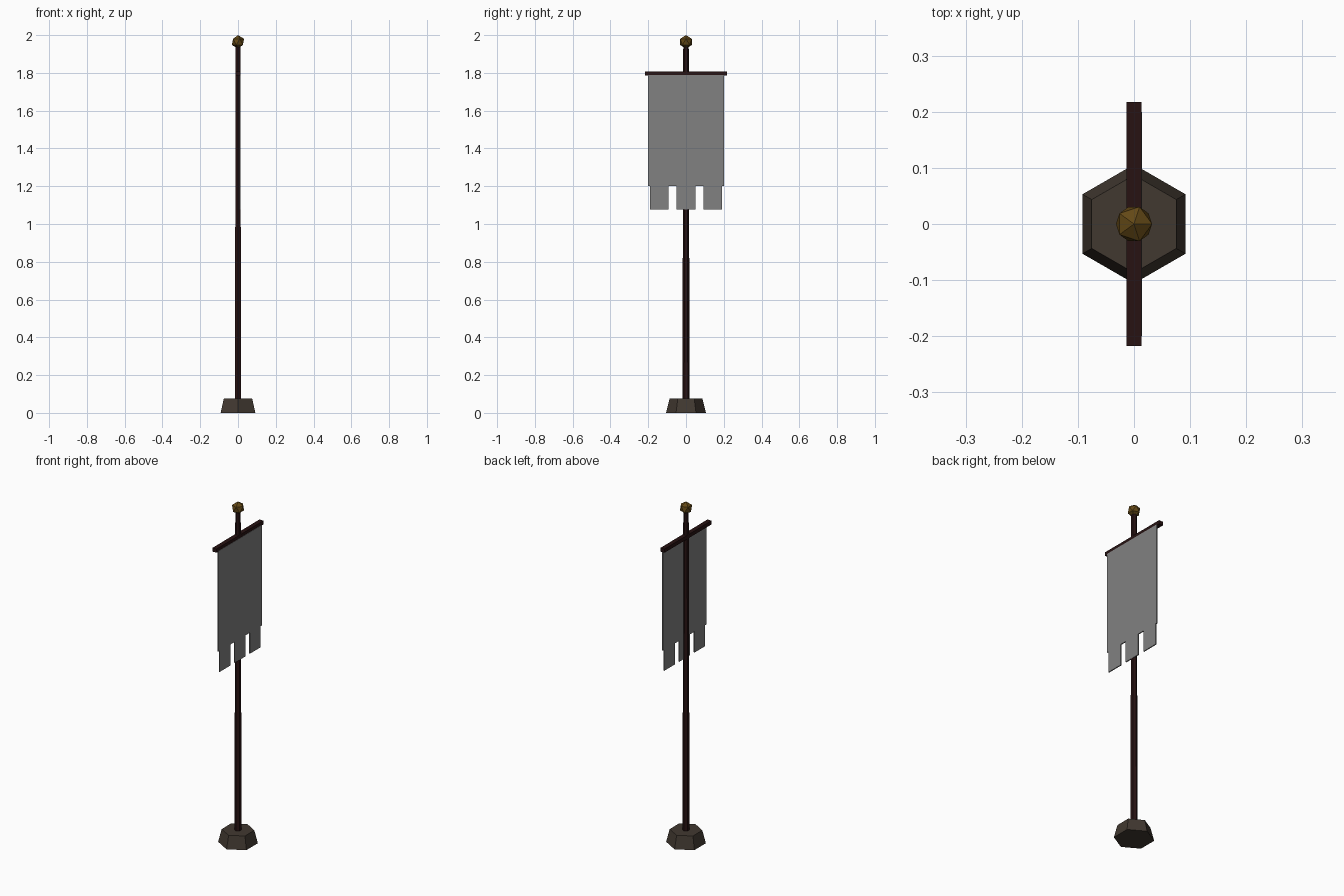
import bpy, bmesh, math
from mathutils import Matrix

if "Cube" in bpy.data.objects:
    bpy.data.objects.remove(bpy.data.objects["Cube"])


def material(name, rgb):
    m = bpy.data.materials.new(name)
    m.diffuse_color = (*rgb, 1)
    m.use_nodes = True
    m.node_tree.nodes["Principled BSDF"].inputs["Base Color"].default_value = m.diffuse_color
    return m


STONE = material("dark stone", (0.053, 0.040, 0.030))
WOOD = material("dark wood", (0.020, 0.006, 0.006))
CLOTH = material("grey cloth", (0.22, 0.22, 0.22))
GOLD = material("old gold", (0.125, 0.065, 0.008))


def finish(name, bm, mat):
    bmesh.ops.recalc_face_normals(bm, faces=bm.faces)
    me = bpy.data.meshes.new(name)
    bm.to_mesh(me)
    bm.free()
    me.materials.append(mat)
    ob = bpy.data.objects.new(name, me)
    bpy.context.collection.objects.link(ob)
    return ob


def hex_frustum(name, r_low, r_high, z0, z1, mat):
    """Six-sided tapered solid with corners on the y axis."""
    bm = bmesh.new()
    place = Matrix.Translation((0, 0, (z0 + z1) / 2)) @ Matrix.Rotation(math.pi / 2, 4, 'Z')
    bmesh.ops.create_cone(bm, cap_ends=True, segments=6, radius1=r_low,
                          radius2=r_high, depth=z1 - z0)
    # put the corners exactly on +y and -y whatever the starting angle
    v = bm.verts[:][0].co
    turn = Matrix.Rotation(-math.atan2(v.y, v.x), 4, 'Z')
    bmesh.ops.transform(bm, matrix=place @ turn, verts=bm.verts)
    return finish(name, bm, mat)


# Base and pole
hex_frustum("base", 0.106, 0.087, 0, 0.075, STONE)
hex_frustum("pole", 0.019, 0.0145, 0.07, 1.95, WOOD)

# Crossbar
bm = bmesh.new()
bmesh.ops.create_cube(bm, size=1, matrix=Matrix.Translation((0, 0, 1.797))
                      @ Matrix.Diagonal((0.026, 0.435, 0.022, 1)))
finish("crossbar", bm, WOOD)

# Banner: one outline with three hanging tabs, given a slight thickness
TOP, HEM, TIP = 1.79, 1.20, 1.077
outline = [(-0.2, TOP), (-0.2, HEM)]
for a, b in ((-0.19, -0.092), (-0.051, 0.051), (0.092, 0.19)):
    outline += [(a, HEM), (a, TIP), (b, TIP), (b, HEM)]
outline += [(0.2, HEM), (0.2, TOP)]
bm = bmesh.new()
face = bm.faces.new([bm.verts.new((0.0085, y, z)) for y, z in outline])
ext = bmesh.ops.extrude_face_region(bm, geom=[face], use_keep_orig=True)
bmesh.ops.translate(bm, vec=(0.006, 0, 0),
                    verts=[g for g in ext["geom"] if isinstance(g, bmesh.types.BMVert)])
finish("banner", bm, CLOTH)

# Finial
bm = bmesh.new()
bmesh.ops.create_icosphere(bm, subdivisions=1, radius=0.036,
                           matrix=Matrix.Translation((0, 0, 1.964)))
finish("finial", bm, GOLD)
